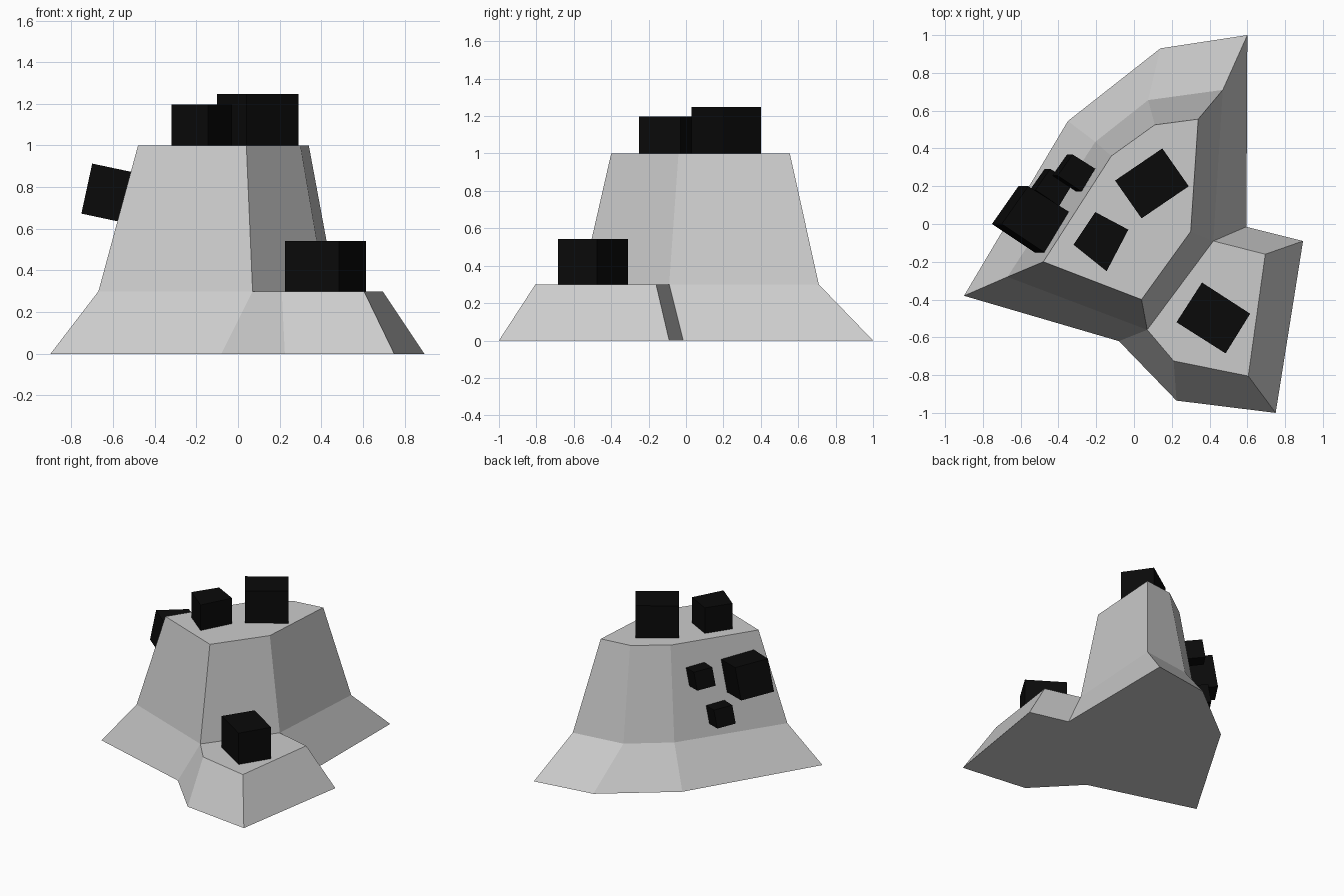
import bpy, bmesh
from mathutils import Vector

if "Cube" in bpy.data.objects:
    bpy.data.objects.remove(bpy.data.objects["Cube"])

black = bpy.data.materials.new("black")
black.diffuse_color = (0.003, 0.003, 0.003, 1)
black.use_nodes = True
black.node_tree.nodes["Principled BSDF"].inputs["Base Color"].default_value = black.diffuse_color


def make(name, verts, faces, mat=None):
    mesh = bpy.data.meshes.new(name)
    mesh.from_pydata([tuple(v) for v in verts], [], faces)
    bm = bmesh.new()
    bm.from_mesh(mesh)
    bmesh.ops.recalc_face_normals(bm, faces=bm.faces)
    bm.to_mesh(mesh)
    bm.free()
    if mat:
        mesh.materials.append(mat)
    obj = bpy.data.objects.new(name, mesh)
    bpy.context.collection.objects.link(obj)
    return obj


def bridge(a, b):
    """Quads between two closed loops of vertex indices."""
    n = len(a)
    return [(a[i], a[(i + 1) % n], b[(i + 1) % n], b[i]) for i in range(n)]


def block(name, top, drop):
    """Four-cornered black block: a top face swept down by drop."""
    top = [Vector(p) for p in top]
    verts = [p + Vector(drop) for p in top] + top
    lo, hi = list(range(4)), list(range(4, 8))
    return make(name, verts, [lo, hi] + bridge(lo, hi), black)


# Rock: nine-sided skirt, low ledge at the front right, six-sided tower
base = [(.60, 1), (.14, .93), (-.35, .545), (-.90, -.38), (-.08, -.62),
        (.225, -.935), (.75, -1), (.895, -.09), (.595, -.015)]
shoulder = [(.47, .71), (.075, .656), (-.205, .435), (-.67, -.28), (.07, -.56),
            (.21, -.725), (.605, -.805), (.695, -.16), (.42, -.09)]
summit = [(.34, .555), (.11, .525), (-.12, .36), (-.48, -.20), (.04, -.40), (.30, -.04)]
verts = [(x, y, z) for ring, z in ((base, 0), (shoulder, .3), (summit, 1)) for x, y in ring]
b, s, t = list(range(9)), list(range(9, 18)), list(range(18, 24))
tower_foot = s[:5] + s[8:]
make("rock", verts, [b, t, s[4:]] + bridge(b, s) + bridge(tower_foot, t))

# Blocks standing on the summit and the ledge
standing = {
    "summit_block_large": ([(.15, .40), (.29, .20), (.04, .03), (-.10, .23)], 1.248, .248),
    "summit_block_small": ([(-.205, .063), (-.03, -.03), (-.145, -.25), (-.32, -.11)], 1.197, .197),
    "ledge_block": ([(.36, -.31), (.615, -.475), (.485, -.685), (.225, -.52)], .542, .242),
}
for name, (corners, z, h) in standing.items():
    block(name, [(x, y, z) for x, y in corners], (0, 0, -h))

# Tilted blocks stuck to the left slope: one shape at three sizes
shape = [(-.155, -.03, .158), (-.015, .17, .128), (.20, .035, .083), (.07, -.18, .11)]
for name, centre, k in (("slope_block_large", (-.545, .03, .755), 1),
                        ("slope_block_low", (-.435, .197, .487), .56),
                        ("slope_block_high", (-.317, .273, .777), .56)):
    block(name, [Vector(centre) + Vector(p) * k for p in shape], Vector((-.052, 0, -.24)) * k)
